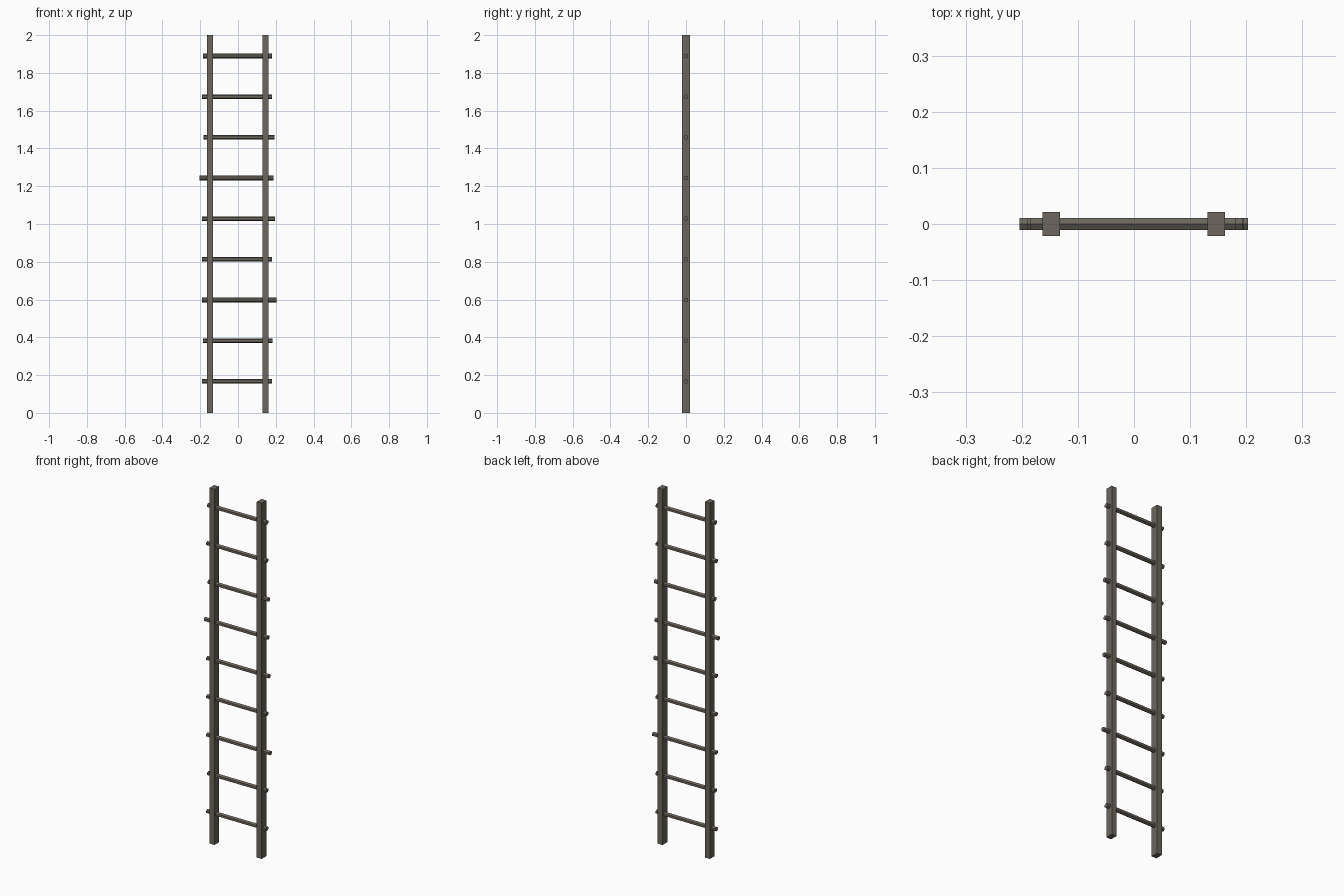
import bpy, math

if "Cube" in bpy.data.objects:
    bpy.data.objects.remove(bpy.data.objects["Cube"])

wood = bpy.data.materials.new("weathered grey wood")
wood.diffuse_color = (0.15, 0.132, 0.11, 1)
wood.use_nodes = True
wood.node_tree.nodes["Principled BSDF"].inputs["Base Color"].default_value = wood.diffuse_color

# Two upright square rails
for name, x in (("left_rail", -0.1475), ("right_rail", 0.1465)):
    bpy.ops.mesh.primitive_cube_add(size=1, location=(x, 0, 1))
    rail = bpy.context.object
    rail.name = name
    rail.scale = (0.031, 0.042, 2)
    rail.data.materials.append(wood)

# Hexagonal rungs with uneven ends: (left x, right x), bottom to top
ends = [(-0.19, 0.181), (-0.184, 0.182), (-0.19, 0.203),
        (-0.19, 0.181), (-0.19, 0.196), (-0.204, 0.188),
        (-0.182, 0.193), (-0.19, 0.181), (-0.185, 0.181)]
for i, (x0, x1) in enumerate(ends):
    bpy.ops.mesh.primitive_cylinder_add(
        vertices=6, radius=0.0125, depth=x1 - x0,
        location=((x0 + x1) / 2, 0, 0.167 + i * 0.2153),
        rotation=(0, math.pi / 2, 0))
    rung = bpy.context.object
    rung.name = f"rung_{i + 1}"
    # Turn the hexagon so a corner points up
    for v in rung.data.vertices:
        v.co.x, v.co.y = v.co.y, -v.co.x
    rung.data.materials.append(wood)
